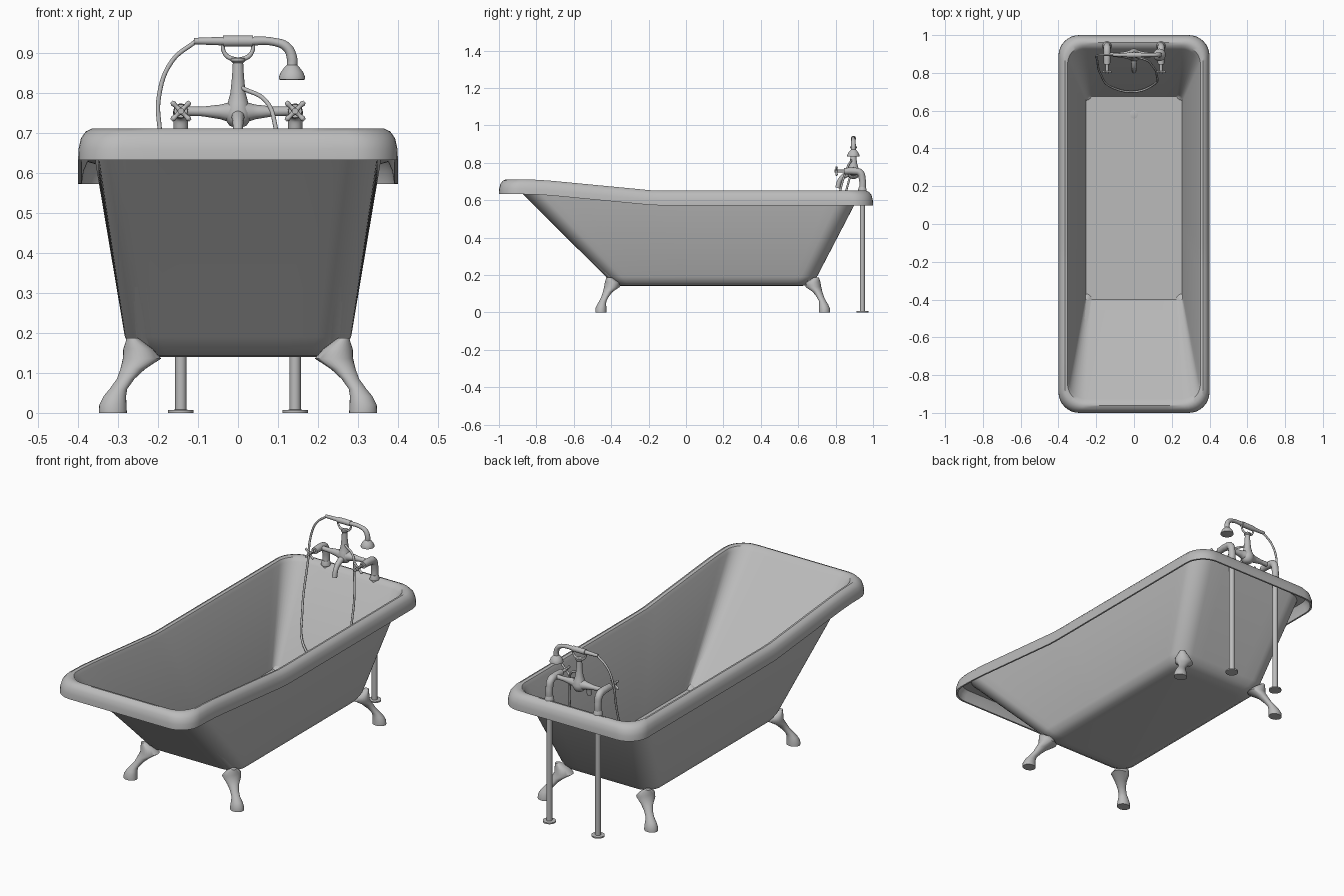
import bpy, bmesh, math

mat = bpy.data.materials.new("plain grey")
mat.diffuse_color = (0.5, 0.5, 0.5, 1)


def loft(name, rings, angle=40):
    """Skin a list of equal-length point rings and cap both ends."""
    bm = bmesh.new()
    vs = [[bm.verts.new(p) for p in r] for r in rings]
    n = len(vs[0])
    for a, b in zip(vs, vs[1:]):
        for i in range(n):
            j = (i + 1) % n
            bm.faces.new((a[i], a[j], b[j], b[i]))
    bm.faces.new(vs[0][::-1])
    bm.faces.new(vs[-1])
    bmesh.ops.recalc_face_normals(bm, faces=bm.faces)
    me = bpy.data.meshes.new(name)
    bm.to_mesh(me)
    bm.free()
    ob = bpy.data.objects.new(name, me)
    bpy.context.collection.objects.link(ob)
    me.materials.append(mat)
    bpy.ops.object.select_all(action='DESELECT')
    ob.select_set(True)
    bpy.context.view_layer.objects.active = ob
    bpy.ops.object.shade_smooth_by_angle(angle=math.radians(angle))
    return ob


def oval(x, y, z, rx, ry, n=24):
    return [(x + rx * math.cos(2 * math.pi * i / n),
             y + ry * math.sin(2 * math.pi * i / n), z) for i in range(n)]


def lathe(name, x, y, prof):
    return loft(name, [oval(x, y, z, r, r) for r, z in prof])


def tube(name, pts):
    """Smooth tube through points (x, y, z, radius)."""
    cu = bpy.data.curves.new(name, 'CURVE')
    cu.dimensions = '3D'
    cu.bevel_depth = 1.0
    cu.bevel_resolution = 4
    cu.resolution_u = 8
    cu.use_fill_caps = True
    sp = cu.splines.new('BEZIER')
    sp.bezier_points.add(len(pts) - 1)
    for b, p in zip(sp.bezier_points, pts):
        b.co = p[:3]
        b.radius = p[3]
        b.handle_left_type = b.handle_right_type = 'AUTO'
    cu.materials.append(mat)
    ob = bpy.data.objects.new(name, cu)
    bpy.context.collection.objects.link(ob)
    return ob


# tub shell: rounded rectangles, upper ones lifted towards the front end
def lift(y):
    t = min(max((-0.17 - y) / 0.72, 0), 1)
    return 0.06 * (t * 1.15 if t < 0.75 else 1 - (1 - t) ** 2 * 2.2)


def tub_ring(xh, y0, y1, r, z, sloped):
    corners = [(xh - r, y1 - r), (r - xh, y1 - r), (r - xh, y0 + r), (xh - r, y0 + r)]
    arcs = [[(cx + r * math.cos(math.pi / 2 * (k + i / 8)),
              cy + r * math.sin(math.pi / 2 * (k + i / 8))) for i in range(9)]
            for k, (cx, cy) in enumerate(corners)]
    out = []
    for k in range(4):
        out += arcs[k]
        a, b = arcs[k][-1], arcs[(k + 1) % 4][0]
        n = 28 if k % 2 else 6
        out += [(a[0] + (b[0] - a[0]) * i / n, a[1] + (b[1] - a[1]) * i / n)
                for i in range(1, n)]
    return [(x, y, z + (lift(y) if sloped else 0)) for x, y in out]


sections = [
    # outside wall
    (0.200, -0.330, 0.600, 0.05, 0.140, 0),
    (0.240, -0.370, 0.642, 0.07, 0.144, 0),
    (0.266, -0.400, 0.675, 0.08, 0.160, 0),
    (0.283, -0.428, 0.700, 0.085, 0.190, 0),
    (0.356, -0.922, 0.925, 0.10, 0.622, 1),
    # rolled rim with a hollow underside
    (0.376, -0.972, 0.972, 0.10, 0.628, 1),
    (0.386, -0.986, 0.986, 0.10, 0.605, 1),
    (0.391, -0.991, 0.991, 0.105, 0.572, 1),
    (0.400, -1.000, 1.000, 0.11, 0.572, 1),
    (0.399, -0.999, 0.999, 0.11, 0.600, 1),
    (0.393, -0.992, 0.992, 0.11, 0.627, 1),
    (0.381, -0.979, 0.979, 0.11, 0.644, 1),
    (0.366, -0.962, 0.962, 0.10, 0.651, 1),
    (0.352, -0.945, 0.945, 0.10, 0.647, 1),
    (0.343, -0.926, 0.926, 0.09, 0.630, 1),
    # inside wall and floor
    (0.255, -0.400, 0.675, 0.03, 0.168, 0),
]
loft("tub", [tub_ring(*s) for s in sections], 35)
lathe("drain", 0, 0.58, [(0.021, 0.166), (0.021, 0.171), (0.017, 0.172)])

# claw feet
foot = [(0, .313, -.455, .035, .030), (.02, .313, -.455, .034, .030),
        (.042, .308, -.451, .028, .024), (.06, .299, -.445, .022, .019),
        (.085, .281, -.432, .022, .020), (.11, .263, -.418, .031, .026),
        (.136, .240, -.396, .048, .042), (.16, .250, -.396, .037, .038),
        (.187, .264, -.412, .014, .014)]
for sx, side in ((-1, "left"), (1, "right")):
    for end in ("front", "back"):
        loft(f"{end}_{side}_foot",
             [oval(sx * x, y if end == "front" else 0.285 - y, z, rx, ry)
              for z, x, y, rx, ry in foot], 60)

# supply pipes, taps and cross handles
for sx, side in ((-1, "left"), (1, "right")):
    X = 0.143 * sx
    lathe(f"{side}_supply_pipe", X, 0.943,
          [(.032, 0), (.032, .007), (.014, .008), (.014, .64)])
    lathe(f"{side}_tap_base", X, 0.943, [(.024, .645), (.022, .66), (.018, .67)])
    tube(f"{side}_tap", [(X, .943, .645, .018), (X, .943, .71, .018),
                         (X, .93, .747, .019), (X, .895, .755, .019),
                         (X, .845, .755, .017)])
    tube(f"{side}_tap_stem", [(X, .85, .755, .008), (X, .795, .755, .008)])
    for k in range(4):
        a = math.pi / 4 + k * math.pi / 2
        c, s = math.cos(a), math.sin(a)
        tube(f"{side}_handle_arm", [(X + c * d, .805, .755 + s * d, r) for d, r in
                                    ((0, .008), (.015, .005), (.027, .007), (.033, .004))])

# mixer body, spout and cradle
Y = 0.895
tube("mixer_crossbar", [(-.143, Y, .755, .012), (-.09, Y, .754, .012), (-.045, Y, .753, .018),
                        (0, Y, .752, .032), (.045, Y, .753, .018), (.09, Y, .754, .012),
                        (.143, Y, .755, .012)])
lathe("mixer_post", 0, Y, [(.010, .714), (.022, .719), (.032, .735), (.034, .752),
                           (.026, .775), (.019, .80), (.015, .84), (.013, .875),
                           (.018, .88), (.018, .888)])
tube("spout", [(0, .885, .745, .018), (0, .855, .735, .015),
               (0, .825, .71, .012), (0, .81, .665, .013)])
tube("handset_cradle", [(-.037, Y, .93, .005), (-.036, Y, .905, .005), (-.02, Y, .888, .006),
                        (.02, Y, .888, .006), (.036, Y, .905, .005), (.037, Y, .93, .005)])

# hand shower and hose
tube("handset", [(-.11, Y, .93, .008), (-.03, Y, .93, .011), (.03, Y, .93, .011),
                 (.09, Y, .928, .010), (.122, Y, .915, .012), (.135, Y, .888, .013),
                 (.135, Y, .862, .013)])
tube("handset_grip", [(-.037, Y, .93, .014), (.037, Y, .93, .014)])
lathe("shower_head", .135, Y, [(.013, .87), (.020, .863), (.028, .852),
                               (.033, .84), (.033, .834), (.028, .833)])
tube("hose", [(x, y, z, .0055) for x, y, z in (
    (-.105, Y, .93), (-.165, .895, .88), (-.198, .89, .79), (-.195, .87, .70),
    (-.175, .79, .45), (-.12, .725, .30), (0, .70, .25), (.10, .735, .31),
    (.12, .79, .50), (.095, .84, .71), (.07, .865, .78), (.01, .885, .813))])
